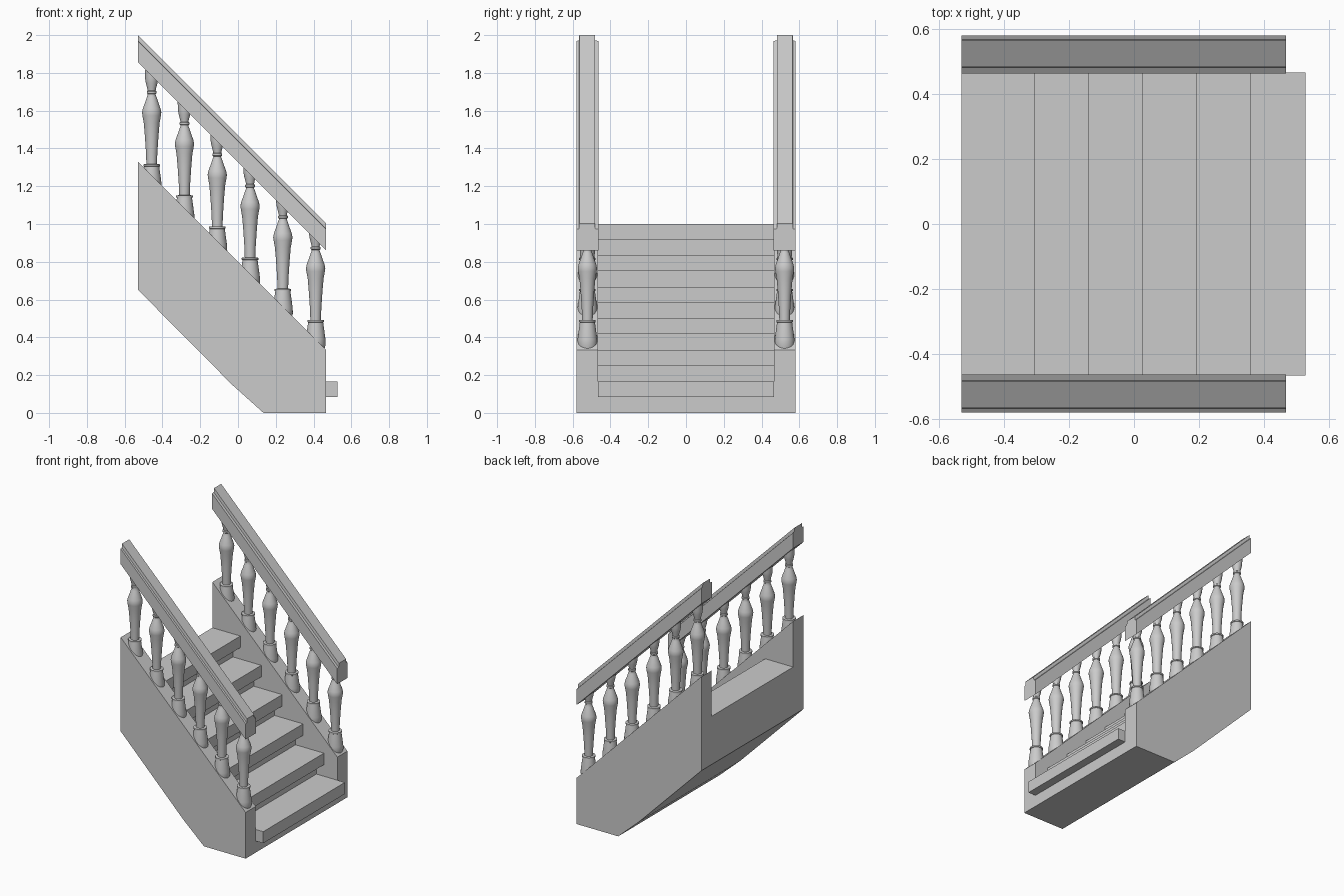
import bpy, bmesh, math

if "Cube" in bpy.data.objects:
    bpy.data.objects.remove(bpy.data.objects["Cube"])

X0, X1 = -0.53, 0.467          # back and front ends of the flight
Y_IN, Y_OUT = 0.465, 0.58      # inner and outer faces of the stringers
STEPS, RUN = 6, 1 / 6


def make_object(name, bm):
    bmesh.ops.recalc_face_normals(bm, faces=bm.faces[:])
    mesh = bpy.data.meshes.new(name)
    bm.to_mesh(mesh)
    bm.free()
    ob = bpy.data.objects.new(name, mesh)
    bpy.context.collection.objects.link(ob)
    return ob


def extrude_xz(name, points, y0, y1):
    """Side profile in x,z extruded from y0 to y1."""
    bm = bmesh.new()
    face = bm.faces.new([bm.verts.new((x, y0, z)) for x, z in points])
    res = bmesh.ops.extrude_face_region(bm, geom=[face])
    moved = [v for v in res["geom"] if isinstance(v, bmesh.types.BMVert)]
    bmesh.ops.translate(bm, vec=(0, y1 - y0, 0), verts=moved)
    return make_object(name, bm)


def lathe(name, profile, sides=24):
    """Radius,height profile spun about z."""
    bm = bmesh.new()
    rings = [[bm.verts.new((r * math.cos(2 * math.pi * i / sides),
                            r * math.sin(2 * math.pi * i / sides), z))
              for i in range(sides)] for r, z in profile]
    for a, b in zip(rings, rings[1:]):
        for i in range(sides):
            j = (i + 1) % sides
            bm.faces.new((a[i], a[j], b[j], b[i]))
    bm.faces.new(rings[0][::-1])
    bm.faces.new(rings[-1])
    return make_object(name, bm)


underside = [(X0, 0.652), (-0.03, 0.148), (0.135, 0), (X1, 0)]

# Stepped core between the stringers, with the risers on its front
core = list(underside)
for k in range(STEPS):
    riser = X1 - k * RUN
    if k:
        core.append((riser, (k - 0.5) * RUN))
    core.append((riser, (k + 0.5) * RUN))
core.append((X0, (STEPS - 0.5) * RUN))
extrude_xz("stair_core", core, -Y_IN, Y_IN)

# Treads with overhanging nosing
for k in range(STEPS):
    front, back = 0.527 - k * RUN, max(X0, X1 - (k + 1) * RUN)
    z0, z1 = (k + 0.5) * RUN, (k + 1) * RUN
    extrude_xz(f"tread_{k + 1}", [(back, z0), (front, z0), (front, z1), (back, z1)],
               -Y_IN, Y_IN)

# Turned baluster profile; the ends run into the stringer and the rail
baluster_profile = [
    (0.046, -0.155), (0.053, -0.13), (0.052, -0.10), (0.040, -0.012), (0.044, -0.010),
    (0.044, 0.0), (0.028, 0.002), (0.030, 0.06), (0.036, 0.15), (0.042, 0.22),
    (0.049, 0.258), (0.051, 0.275), (0.047, 0.295), (0.036, 0.325), (0.026, 0.355), (0.021, 0.367),
    (0.021, 0.372), (0.026, 0.376), (0.026, 0.386), (0.021, 0.390),
    (0.024, 0.405), (0.031, 0.43), (0.035, 0.455), (0.036, 0.50)]
master = lathe("baluster", baluster_profile)
bpy.context.view_layer.objects.active = master
master.select_set(True)
bpy.ops.object.shade_smooth_by_angle(angle=math.radians(35))
baluster_mesh = master.data
bpy.data.objects.remove(master)

for s, side in ((-1, "front"), (1, "rear")):
    # Stringer wall
    extrude_xz(f"{side}_stringer", underside + [(X1, 0.333), (X0, 1.33)],
               s * Y_IN, s * Y_OUT)

    # Handrail: stepped section swept down the slope, with plumb-cut ends
    bm = bmesh.new()
    section = [(0.463, 0.86), (0.58, 0.86), (0.58, 0.972), (0.567, 0.975), (0.565, 1.003),
               (0.483, 1.003), (0.481, 0.975), (0.463, 0.972)]
    low = bm.faces.new([bm.verts.new((X1, s * y, z)) for y, z in section])
    res = bmesh.ops.extrude_face_region(bm, geom=[low])
    top = [v for v in res["geom"] if isinstance(v, bmesh.types.BMVert)]
    bmesh.ops.translate(bm, vec=(X0 - X1, 0, X1 - X0), verts=top)
    make_object(f"{side}_handrail", bm)

    # Row of balusters
    for i in range(6):
        ob = bpy.data.objects.new(f"{side}_baluster_{i + 1}", baluster_mesh)
        ob.location = (0.411 - 0.1736 * i, s * 0.522, 0.491 + 0.165 * i)
        bpy.context.collection.objects.link(ob)
